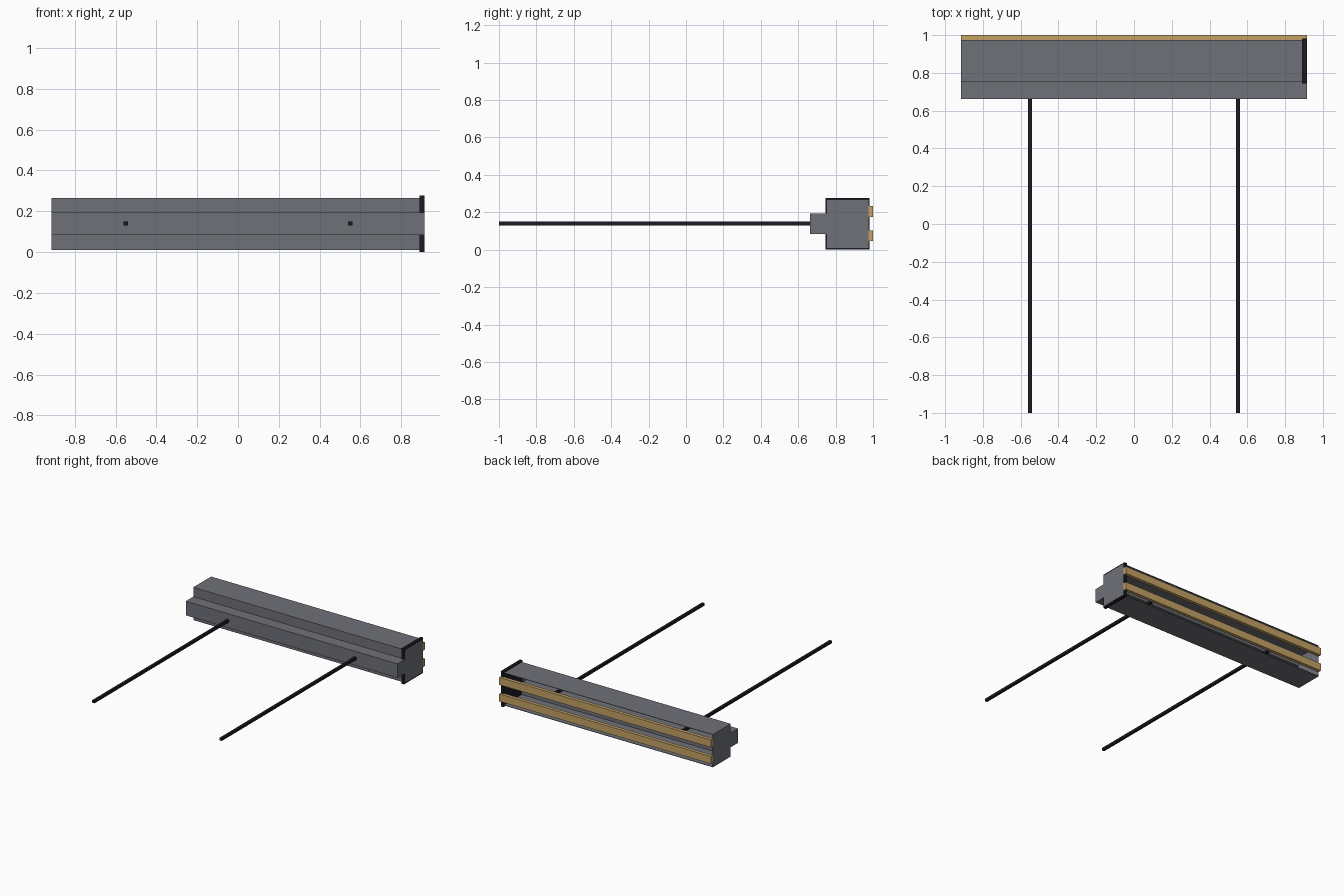
import bpy, bmesh

if "Cube" in bpy.data.objects:
    bpy.data.objects.remove(bpy.data.objects["Cube"])

def material(name, rgb):
    m = bpy.data.materials.new(name)
    m.diffuse_color = (*rgb, 1)
    m.use_nodes = True
    m.node_tree.nodes["Principled BSDF"].inputs["Base Color"].default_value = m.diffuse_color
    return m

GREY = material("slate grey", (0.16, 0.165, 0.19))
DARK = material("near black", (0.011, 0.011, 0.018))
TAN = material("tan wood", (0.55, 0.36, 0.13))

def add_object(name, bm, mat):
    bmesh.ops.recalc_face_normals(bm, faces=bm.faces)
    me = bpy.data.meshes.new(name)
    bm.to_mesh(me)
    bm.free()
    me.materials.append(mat)
    ob = bpy.data.objects.new(name, me)
    bpy.context.collection.objects.link(ob)
    return ob

def box(name, lo, hi, mat):
    bm = bmesh.new()
    bmesh.ops.create_cube(bm, size=1)
    for v in bm.verts:
        v.co = [lo[i] + (v.co[i] + 0.5) * (hi[i] - lo[i]) for i in range(3)]
    return add_object(name, bm, mat)

L = 0.915   # half length of the bar
ZC = 0.138  # centre height

# housing: stepped (hat) profile, closed at both ends, open at the back
profile = [(0.975, ZC + 0.128), (0.755, ZC + 0.128), (0.755, ZC + 0.055), (0.662, ZC + 0.055),
           (0.662, ZC - 0.055), (0.755, ZC - 0.055), (0.755, ZC - 0.128), (0.975, ZC - 0.128)]
bm = bmesh.new()
left, right = [[bm.verts.new((x, y, z)) for y, z in profile] for x in (-L, L)]
for i in range(len(profile) - 1):
    bm.faces.new((left[i], left[i + 1], right[i + 1], right[i]))
bm.faces.new(left)
bm.faces.new(right)
housing = add_object("housing", bm, GREY)
# make the sheet normals point away from the cavity, then thicken inward
top = max(housing.data.polygons, key=lambda p: p.center.z)
if top.normal.z < 0:
    housing.data.flip_normals()
wall = housing.modifiers.new("wall", "SOLIDIFY")
wall.thickness = 0.005
wall.offset = -1

# end plate whose rim stands slightly proud of the housing
box("end_plate", (0.89, 0.745, 0.0), (L - 0.002, 0.982, 0.276), DARK)

# two strips along the open back
for name, z in (("lower_strip", 0.075), ("upper_strip", 0.204)):
    box(name, (-L, 0.973, z - 0.029), (L, 1.0, z + 0.029), TAN)

# two long square rods
for name, x in (("left_rod", -0.55), ("right_rod", 0.55)):
    box(name, (x - 0.01, -1.0, 0.13), (x + 0.01, 0.85, 0.15), DARK)
